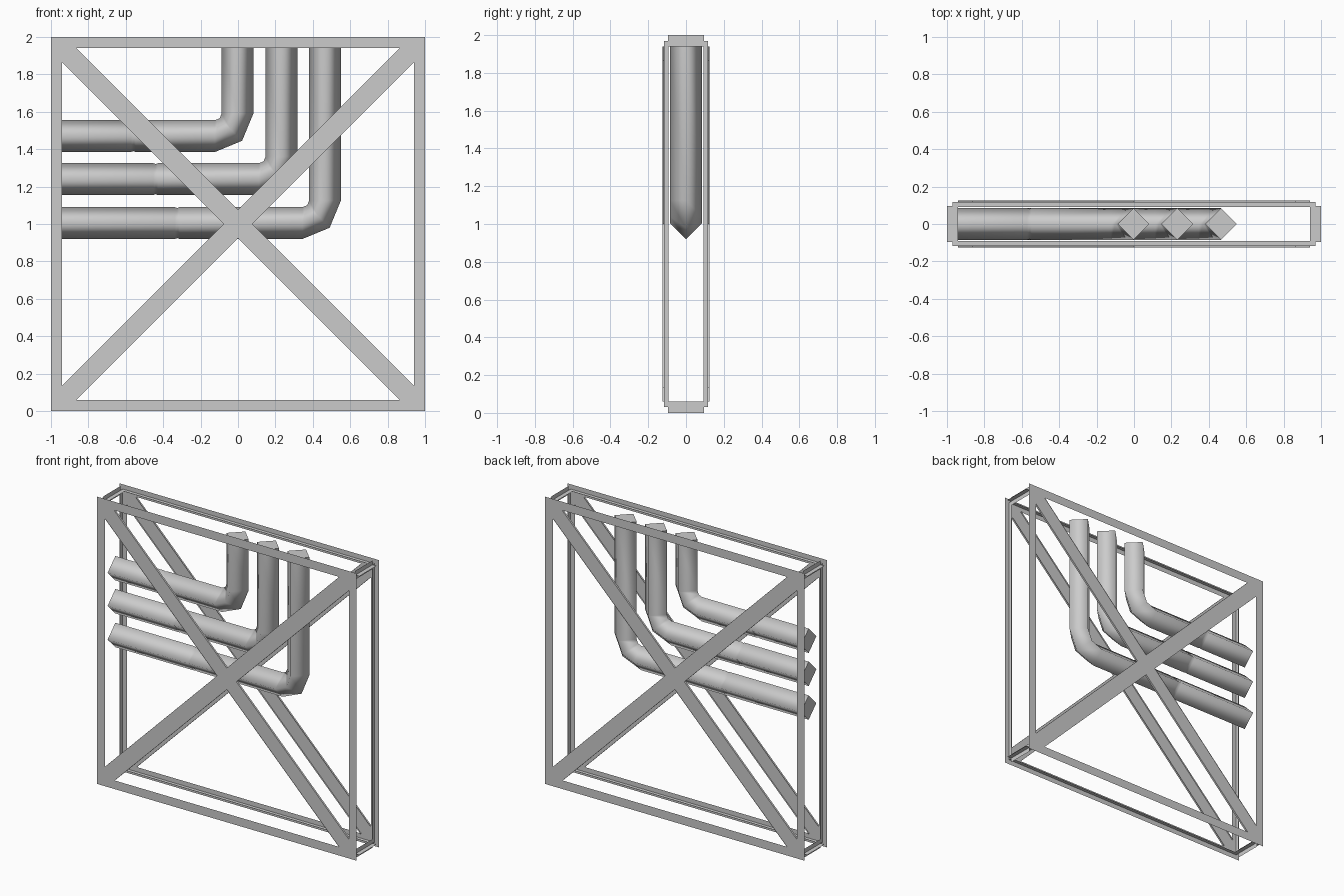
import bpy, bmesh
from math import cos, sin, pi
from mathutils import Vector

if "Cube" in bpy.data.objects:
    bpy.data.objects.remove(bpy.data.objects["Cube"])

PLATE, LIP = 0.122, 0.112      # depth of face plates and brace walls
WEB_IN, WEB_OUT = 0.092, 0.117  # depth range of the stiffening webs
IN, MID, CUT = 0.94, 0.97, 0.075


def rot(u, v, k):
    for _ in range(k):
        u, v = -v, u
    return u, v


def finish(name, bm):
    bmesh.ops.remove_doubles(bm, verts=bm.verts, dist=1e-4)
    me = bpy.data.meshes.new(name)
    bm.to_mesh(me)
    bm.free()
    ob = bpy.data.objects.new(name, me)
    bpy.context.collection.objects.link(ob)
    return ob


def face(bm, pts, direction=None):
    f = bm.faces.new([bm.verts.new(p) for p in pts])
    f.normal_update()
    if direction is not None and f.normal.dot(Vector(direction)) < 0:
        f.normal_flip()


def frame_panel(name, s):
    """Thin square frame with cross bracing; s = -1 front, +1 back."""
    bm = bmesh.new()

    def flat(uv):
        face(bm, [(u, s * PLATE, 1 + v) for u, v in uv], (0, s, 0))

    def wall(a, b, y0, y1):
        face(bm, [(a[0], s * y0, 1 + a[1]), (b[0], s * y0, 1 + b[1]),
                  (b[0], s * y1, 1 + b[1]), (a[0], s * y1, 1 + a[1])])

    for k in range(4):
        # border strip and its web
        flat([rot(u, v, k) for u, v in ((-1, 1), (1, 1), (IN, IN), (-IN, IN))])
        wall(rot(-MID, MID, k), rot(MID, MID, k), WEB_IN, WEB_OUT)
        # diagonal arm with side walls
        arm = [rot(u, v, k) for u, v in ((IN, IN), (IN - CUT, IN), (0, CUT),
                                         (CUT, 0), (IN, IN - CUT))]
        flat(arm)
        wall(arm[1], arm[2], LIP, PLATE + 0.003)
        wall(arm[3], arm[4], LIP, PLATE + 0.003)
    # centre of the cross
    flat([rot(CUT, 0, k) for k in range(4)])
    finish(name, bm)


def corner_spacer(name, sx, sz):
    """Cross-section bar joining the two panels at a corner."""
    bm = bmesh.new()
    x, z, d = sx * MID, 1 + sz * MID, 0.095
    face(bm, [(x - .03, -d, z), (x + .03, -d, z), (x + .03, d, z), (x - .03, d, z)], (0, 0, sz))
    face(bm, [(x, -d, z - .03), (x, d, z - .03), (x, d, z + .03), (x, -d, z + .03)], (sx, 0, 0))
    bm_ob = finish(name, bm)
    return bm_ob


def pipe(name, px, pz, seam, r=0.085, bend=0.12):
    """Smooth-shaded four-sided pipe from the left side up to the top."""
    cx, cz = px - bend, pz + bend
    # stations: x, z, tangent angle, radius
    st = [(-0.945, pz, 0, r), (seam - .012, pz, 0, r), (seam, pz, 0, r * .95),
          (seam + .012, pz, 0, r)]
    for a in (0, pi / 4, pi / 2):
        st.append((cx + bend * sin(a), cz - bend * cos(a), a, r))
    st.append((px, 1.945, pi / 2, r))
    bm = bmesh.new()
    rings = []
    for x, z, a, rad in st:
        n = Vector((-sin(a), 0, cos(a)))
        side = Vector((0, 1, 0))
        c = Vector((x, 0, z))
        rings.append([bm.verts.new(c + rad * o) for o in (n, side, -n, -side)])
    for p, q in zip(rings, rings[1:]):
        for i in range(4):
            j = (i + 1) % 4
            bm.faces.new((p[i], p[j], q[j], q[i])).smooth = True
    # flat end caps with sharp rims
    for ring in (rings[0], rings[-1]):
        cap = bm.faces.new(ring)
        for e in cap.edges:
            e.smooth = False
    bmesh.ops.recalc_face_normals(bm, faces=bm.faces)
    finish(name, bm)


frame_panel("front_frame", -1)
frame_panel("back_frame", 1)
for sx, nx in ((-1, "left"), (1, "right")):
    for sz, nz in ((-1, "bottom"), (1, "top")):
        corner_spacer(f"{nz}_{nx}_spacer", sx, sz)
pipe("upper_pipe", -0.003, 1.47, -0.56)
pipe("middle_pipe", 0.232, 1.24, -0.44)
pipe("lower_pipe", 0.465, 1.005, -0.325)
